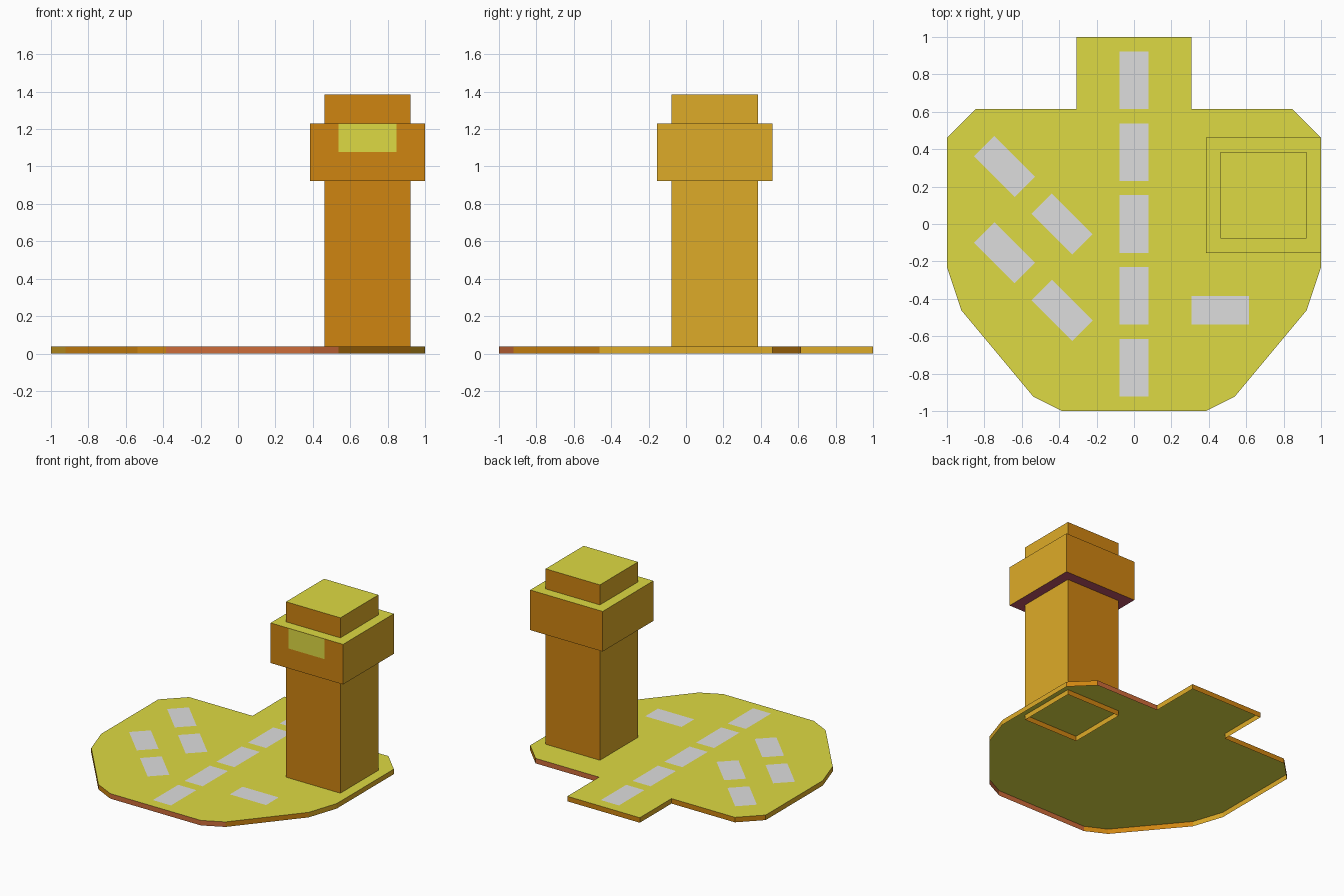
import bpy, bmesh, math

if "Cube" in bpy.data.objects:
    bpy.data.objects.remove(bpy.data.objects["Cube"])

U = 1 / 13  # the model sits on a regular grid, 26 cells wide


def material(name, rgb):
    m = bpy.data.materials.new(name)
    lin = [(c / 255 / 12.92) if c < 11 else ((c / 255 + 0.055) / 1.055) ** 2.4 for c in rgb]
    m.diffuse_color = (*lin, 1)
    m.use_nodes = True
    m.node_tree.nodes["Principled BSDF"].inputs["Base Color"].default_value = m.diffuse_color
    return m


MATS = [material("yellow_green", (222, 218, 67)),
        material("orange", (207, 133, 17)),
        material("gold", (222, 171, 40)),
        material("rust", (206, 108, 58)),
        material("plum", (190, 83, 105)),
        material("light_grey", (222, 222, 222))]
YELLOW, ORANGE, GOLD, RUST, PLUM, GREY = range(6)


def by_direction(face):
    n = face.normal
    if n.z > 0.5:
        return YELLOW
    if n.z < -0.5:
        return PLUM
    return GOLD if abs(n.x) > 0.8 else ORANGE


def prism(name, outline, z0, z1, bottom=False, rule=by_direction):
    """Upright prism over a counter-clockwise outline, in grid cells."""
    bm = bmesh.new()
    lo = [bm.verts.new((x * U, y * U, z0 * U)) for x, y in outline]
    hi = [bm.verts.new((x * U, y * U, z1 * U)) for x, y in outline]
    n = len(outline)
    for i in range(n):
        j = (i + 1) % n
        bm.faces.new((lo[i], lo[j], hi[j], hi[i]))
    bm.faces.new(hi)
    if bottom:
        bm.faces.new(lo[::-1])
    bm.normal_update()
    for f in bm.faces:
        f.material_index = rule(f)
    return finish(name, bm)


def finish(name, bm):
    me = bpy.data.meshes.new(name)
    bm.to_mesh(me)
    bm.free()
    for m in MATS:
        me.materials.append(m)
    ob = bpy.data.objects.new(name, me)
    bpy.context.collection.objects.link(ob)
    return ob


def rect(x0, y0, x1, y1):
    return [(x0, y0), (x1, y0), (x1, y1), (x0, y1)]


def marking(name, cx, cy, w, h, angle=0):
    """Flat painted plate just above the ground slab."""
    c, s = math.cos(angle), math.sin(angle)
    bm = bmesh.new()
    vs = [bm.verts.new(((cx + x * c - y * s) * U, (cy + x * s + y * c) * U, 0.5 * U + 0.003))
          for x, y in rect(-w / 2, -h / 2, w / 2, h / 2)]
    bm.faces.new(vs).material_index = GREY
    finish(name, bm)


# ground slab, open underneath
half = [(5, -13), (7, -12), (12, -6), (13, -3), (13, 6), (11, 8), (4, 8), (4, 13)]
outline = half + [(-x, y) for x, y in reversed(half)]


def slab_rule(face):
    n, c = face.normal, face.calc_center_median() / U
    if n.y < -0.8 and c.x > -5:      # front edge
        return RUST
    if n.y > 0.9 and c.x > 4:        # back right edge
        return RUST
    return by_direction(face)


prism("ground_slab", outline, 0, 0.5, rule=slab_rule)

# tower shaft with roof cap, and the wider cabin round it
prism("tower_shaft", rect(6, -1, 12, 5), 0, 18)
prism("tower_cabin", rect(5, -2, 13, 6), 12, 16, bottom=True)

# cabin window on the front
bm = bmesh.new()
y = -2 * U - 0.003
bm.faces.new([bm.verts.new((x * U, y, z * U)) for x, z in rect(7, 14, 11, 16)]).material_index = YELLOW
finish("cabin_window", bm)

# runway dashes
for i in range(5):
    marking(f"runway_dash_{i + 1}", 0, -10 + 5 * i, 2, 4)

# slanted parking bays and the pad beside the tower
for i, (cx, cy) in enumerate([(-9, 4), (-5, 0), (-9, -2), (-5, -6)]):
    marking(f"parking_bay_{i + 1}", cx, cy, 4, 2, -math.pi / 4)
marking("tower_pad", 6, -6, 4, 2)
